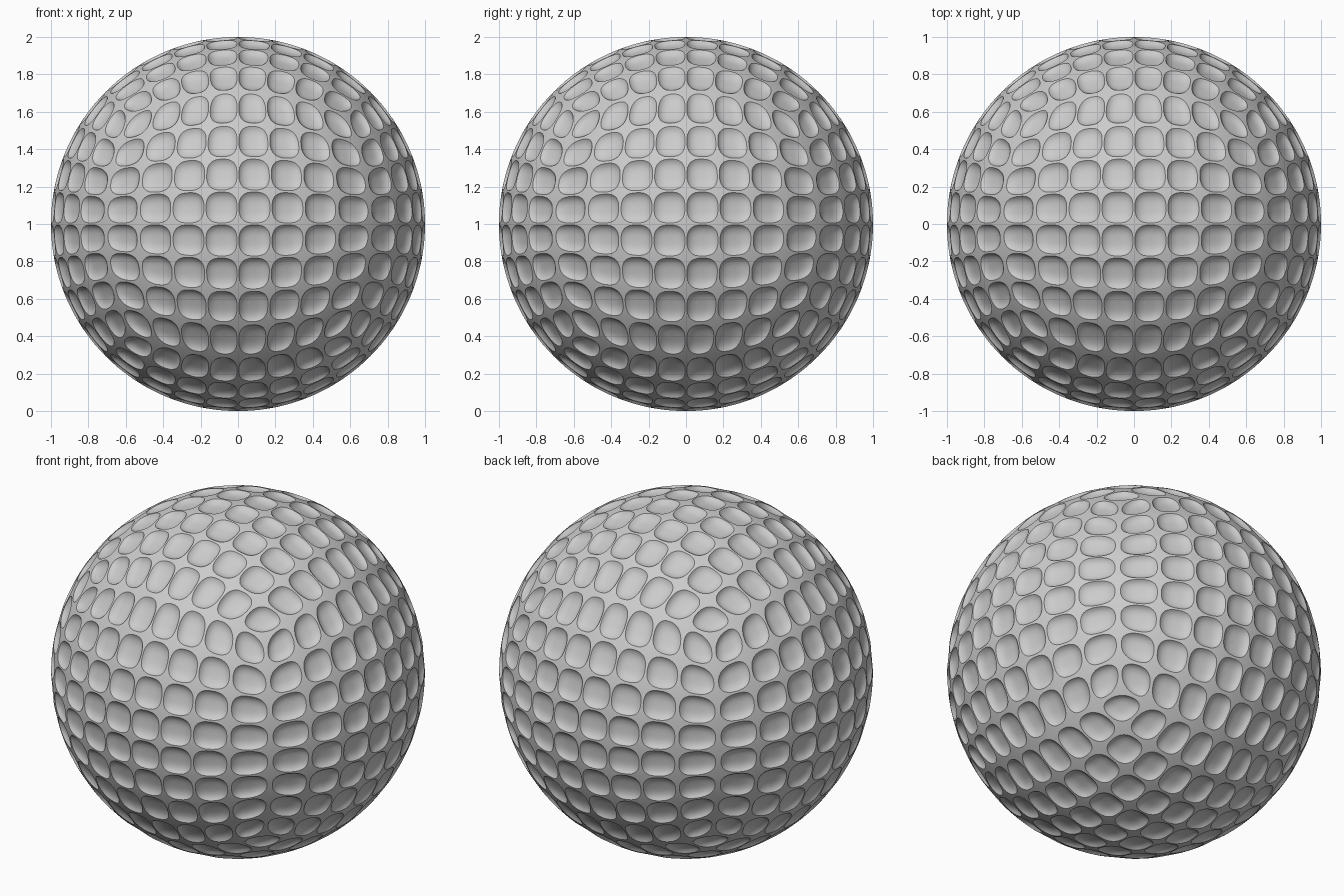
import bpy, bmesh
from math import sqrt
from mathutils import Vector

if "Cube" in bpy.data.objects:
    bpy.data.objects.remove(bpy.data.objects["Cube"])

N = 8            # dimples along each side of the six patches
SIDE = 8         # rim samples per cell side
DEPTH = 0.027    # dimple depth
RINGS = (1.0, 0.94, 0.84, 0.66, 0.36)


def to_sphere(p):
    """Even mapping of a cube point onto the unit sphere."""
    x2, y2, z2 = p.x ** 2, p.y ** 2, p.z ** 2
    return Vector((p.x * sqrt(1 - y2 / 2 - z2 / 2 + y2 * z2 / 3),
                   p.y * sqrt(1 - z2 / 2 - x2 / 2 + z2 * x2 / 3),
                   p.z * sqrt(1 - x2 / 2 - y2 / 2 + x2 * y2 / 3))).normalized()


# points around a unit square, counter-clockwise
square = []
for k in range(SIDE):
    t = -1 + 2 * k / SIDE
    square.append((1, t))
square += [(-y, x) for x, y in square]
square += [(-x, -y) for x, y in square]

bm = bmesh.new()


def bridge(a, b):
    n = len(a)
    for i in range(n):
        j = (i + 1) % n
        bm.faces.new((a[i], a[j], b[j], b[i]))


def dimple_cell(n, u, v, a, b):
    """One patch cell: flush border, rounded rim and sunken bowl."""
    h = 1 / N

    def place(x, y, depth):
        p = n + u * (a + h * x) + v * (b + h * y)
        return bm.verts.new(to_sphere(p) * (1 - depth) + Vector((0, 0, 1)))

    sx = 0.94 - 0.09 * abs(a) ** 3
    sy = 0.94 - 0.09 * abs(b) ** 3
    e = 2.7 - 0.5 * abs(a * b)
    rim = []
    for x, y in square:
        f = (abs(x) ** e + abs(y) ** e) ** (-1 / e)
        rim.append((x * f * sx, y * f * sy))
    prev = [place(x, y, 0) for x, y in square]
    for r in RINGS:
        ring = [place(x * r, y * r, DEPTH * (1 - r ** 4)) for x, y in rim]
        bridge(prev, ring)
        prev = ring
    centre = place(0, 0, DEPTH)
    for i in range(len(prev)):
        bm.faces.new((prev[i], prev[(i + 1) % len(prev)], centre))


# six patches wrapped around the ball
for axis in range(3):
    for sign in (1, -1):
        n, u = Vector((0, 0, 0)), Vector((0, 0, 0))
        n[axis] = sign
        u[(axis + 1) % 3] = 1
        v = n.cross(u)
        for i in range(N):
            for j in range(N):
                dimple_cell(n, u, v, (2 * i + 1) / N - 1, (2 * j + 1) / N - 1)

bmesh.ops.remove_doubles(bm, verts=bm.verts, dist=0.0005)
bmesh.ops.recalc_face_normals(bm, faces=bm.faces)
mesh = bpy.data.meshes.new("dimpled_ball")
bm.to_mesh(mesh)
bm.free()

ball = bpy.data.objects.new("dimpled_ball", mesh)
bpy.context.collection.objects.link(ball)
bpy.context.view_layer.objects.active = ball
ball.select_set(True)
bpy.ops.object.shade_smooth_by_angle(angle=0.6)
